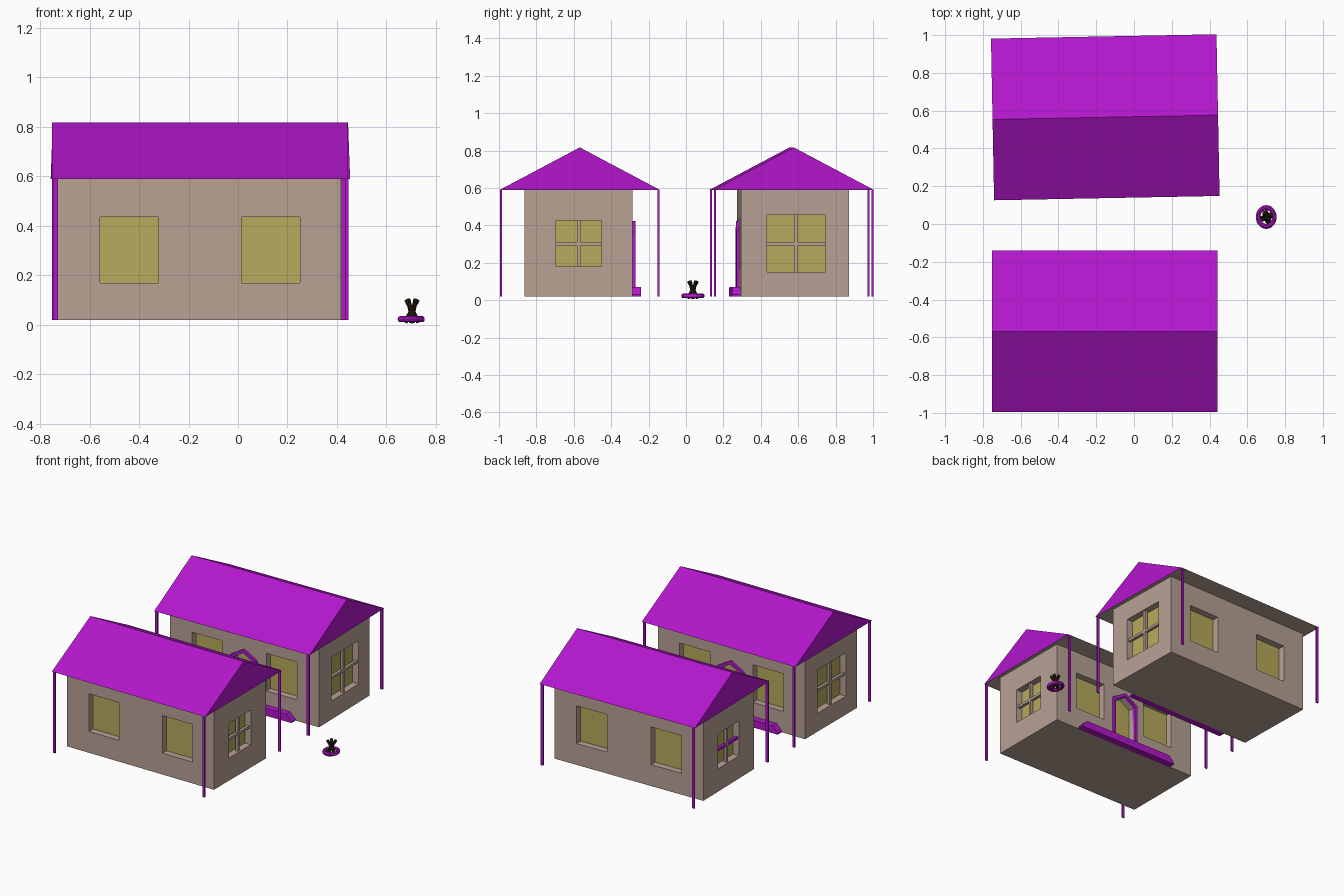
import bpy, bmesh
from math import radians, cos, sin
from mathutils import Matrix, Vector

if "Cube" in bpy.data.objects:
    bpy.data.objects.remove(bpy.data.objects["Cube"])


def material(name, rgb):
    m = bpy.data.materials.new(name)
    m.diffuse_color = (*rgb, 1)
    m.use_nodes = True
    m.node_tree.nodes["Principled BSDF"].inputs["Base Color"].default_value = m.diffuse_color
    return m


PURPLE = material("purple", (0.45, 0.008, 0.60))
WALL = material("wall", (0.48, 0.36, 0.30))
GLASS = material("glass", (0.48, 0.40, 0.11))
WOOD = material("wood", (0.025, 0.014, 0.007))


def add(name, bm, mats, matrix):
    bmesh.ops.recalc_face_normals(bm, faces=bm.faces)
    me = bpy.data.meshes.new(name)
    bm.to_mesh(me)
    bm.free()
    for m in mats:
        me.materials.append(m)
    ob = bpy.data.objects.new(name, me)
    ob.matrix_world = matrix
    bpy.context.collection.objects.link(ob)
    return ob


def box(bm, x0, x1, y0, y1, z0, z1):
    m = Matrix.Translation(((x0 + x1) / 2, (y0 + y1) / 2, (z0 + z1) / 2))
    bmesh.ops.create_cube(bm, size=1, matrix=m @ Matrix.Diagonal((x1 - x0, y1 - y0, z1 - z0, 1)))


def prism(bm, xz, y0, y1):
    """Extrude an x-z outline along y."""
    f = bm.faces.new([bm.verts.new((x, y0, z)) for x, z in xz])
    r = bmesh.ops.extrude_face_region(bm, geom=[f])
    bmesh.ops.translate(bm, vec=(0, y1 - y0, 0),
                        verts=[v for v in r["geom"] if isinstance(v, bmesh.types.BMVert)])


WX, YB, YF, Z0, ZE, ZR = 0.572, -0.295, 0.282, 0.02, 0.59, 0.817
DEEP = 0.05
SIDES = [(1, -0.127, 0.115, 0.18, 0.425), (-1, -0.171, 0.142, 0.15, 0.455)]


def arch(w, top, apex, bottom):
    return [(-w, bottom), (w, bottom), (w, top), (0, apex), (-w, top)]


def openings(bm, inner, outer):
    """Blocks filling every window and door opening between two depths."""
    def span(s, face):
        return sorted((face - s * inner, face - s * outer))
    for s, face in ((1, YF), (-1, YB)):
        for x0, x1 in ((-0.402, -0.167), (0.17, 0.405)):
            box(bm, x0, x1, *span(s, face), 0.17, 0.435)
    for s, y0, y1, z0, z1 in SIDES:
        box(bm, *span(s, s * WX), y0, y1, z0, z1)
    prism(bm, arch(0.082, 0.35, 0.40, 0.07), *span(1, YF))


def house(tag, M, bar_material):
    # walls with recessed openings
    bm = bmesh.new()
    box(bm, -WX, WX, YB, YF, Z0, ZE)
    walls = add(tag + "_walls", bm, [WALL], M)
    bm = bmesh.new()
    openings(bm, DEEP, -0.03)
    cutter = add("opening_cutter", bm, [WALL], M)
    cutter.hide_render = True
    mod = walls.modifiers.new("openings", "BOOLEAN")
    mod.operation, mod.solver, mod.object = "DIFFERENCE", "EXACT", cutter
    bpy.context.view_layer.update()
    dg = bpy.context.evaluated_depsgraph_get()
    cut = bpy.data.meshes.new_from_object(walls.evaluated_get(dg))
    walls.modifiers.clear()
    walls.data = cut
    bpy.data.objects.remove(cutter)

    # window and door panes
    bm = bmesh.new()
    openings(bm, DEEP + 0.004, DEEP - 0.004)
    add(tag + "_panes", bm, [GLASS], M)

    # crossed bars of the gable windows
    for s, y0, y1, z0, z1 in SIDES:
        xs = sorted((s * (WX - 0.01), s * (WX - 0.03)))
        yc, zc = (y0 + y1) / 2, (z0 + z1) / 2
        bm = bmesh.new()
        box(bm, *xs, yc - 0.009, yc + 0.009, z0, z1)
        add(tag + "_window_upright", bm, [WALL], M)
        bm = bmesh.new()
        box(bm, *xs, y0, y1, zc - 0.009, zc + 0.009)
        add(tag + "_window_crossbar", bm, [bar_material if s > 0 else WALL], M)

    # gable roof with a wall-coloured underside
    bm = bmesh.new()
    prism(bm, [(-0.428, ZE), (0.428, ZE), (0, ZR)], -0.597, 0.597)
    bmesh.ops.rotate(bm, verts=bm.verts, matrix=Matrix.Rotation(radians(90), 3, "Z"))
    bmesh.ops.recalc_face_normals(bm, faces=bm.faces)
    for f in bm.faces:
        f.material_index = int(f.normal.z < -0.9)
    add(tag + "_roof", bm, [PURPLE, WALL], M)

    # corner posts
    bm = bmesh.new()
    for x in (-0.582, 0.582):
        for y in (-0.421, 0.421):
            box(bm, x - 0.009, x + 0.009, y - 0.005, y + 0.005, Z0, ZE)
    add(tag + "_posts", bm, [PURPLE], M)

    # pointed door frame: ring between two arch outlines
    bm = bmesh.new()
    rows = []
    for w, top, apex, bottom in ((0.10, 0.365, 0.423, 0.06), (0.082, 0.35, 0.40, 0.06)):
        path = arch(w, top, apex, bottom)
        path = path[1:] + path[:1]
        rows.append([[bm.verts.new((x, y, z)) for x, z in path] for y in (YF - 0.01, YF + 0.016)])
    (ob, of), (ib, i_f) = rows
    for i in range(4):
        for a, b in ((ob, of), (of, i_f), (i_f, ib), (ib, ob)):
            bm.faces.new((a[i], a[i + 1], b[i + 1], b[i]))
    for i in (0, 4):
        bm.faces.new((ob[i], of[i], i_f[i], ib[i]))
    add(tag + "_door_frame", bm, [PURPLE], M)

    # doorstep with sloping ends
    bm = bmesh.new()
    prism(bm, [(-0.39, Z0), (0.39, Z0), (0.39, 0.03), (0.35, 0.072), (-0.35, 0.072), (-0.39, 0.03)],
          YF - 0.005, YF + 0.045)
    add(tag + "_doorstep", bm, [PURPLE], M)


house("front_house", Matrix.Translation((-0.155, -0.568, 0)), WALL)
house("back_house", Matrix.Translation((-0.152, 0.565, 0)) @ Matrix.Rotation(radians(181.1), 4, "Z"), PURPLE)

# fire pit ring
bpy.ops.mesh.primitive_torus_add(location=(0.70, 0.037, 0.023), major_radius=0.048, minor_radius=0.013,
                                 major_segments=32, minor_segments=10)
ring = bpy.context.object
ring.name = "fire_ring"
ring.scale = (0.9, 1.03, 1)
ring.data.materials.append(PURPLE)
bpy.ops.object.shade_smooth_by_angle()

# crossed logs leaning together
for i in range(4):
    a = radians(20 + 90 * i)
    d = Vector((cos(a) * 0.5, sin(a) * 0.5, 0.87))
    bm = bmesh.new()
    bmesh.ops.create_cone(bm, cap_ends=True, segments=8, radius1=0.01, radius2=0.01, depth=0.105)
    pos = Vector((0.703 - 0.006 * sin(a), 0.037 + 0.006 * cos(a), 0.056))
    add("log", bm, [WOOD], Matrix.Translation(pos) @ d.to_track_quat("Z", "Y").to_matrix().to_4x4())
